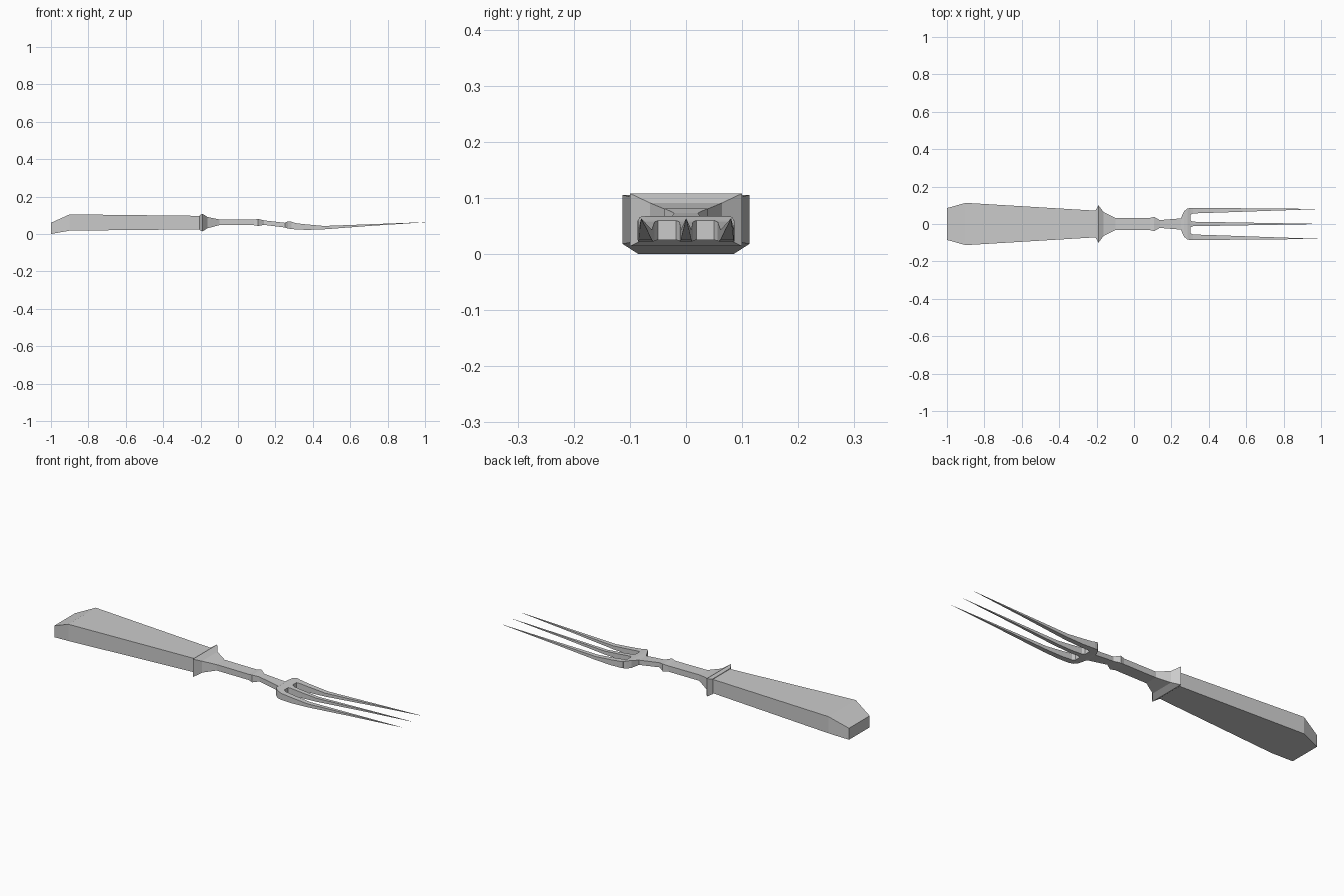
import bpy, bmesh

if "Cube" in bpy.data.objects:
    bpy.data.objects.remove(bpy.data.objects["Cube"])


def loft(name, sections):
    """Skin rectangular sections given as (x, y0, y1, z0, z1)."""
    bm = bmesh.new()
    rings = [[bm.verts.new((x, y, z)) for y, z in
              ((y0, z0), (y1, z0), (y1, z1), (y0, z1))]
             for x, y0, y1, z0, z1 in sections]
    for a, b in zip(rings, rings[1:]):
        for i in range(4):
            j = (i + 1) % 4
            bm.faces.new((a[i], a[j], b[j], b[i]))
    bm.faces.new(rings[0])
    bm.faces.new(rings[-1])
    bmesh.ops.recalc_face_normals(bm, faces=bm.faces)
    mesh = bpy.data.meshes.new(name)
    bm.to_mesh(mesh)
    bm.free()
    obj = bpy.data.objects.new(name, mesh)
    bpy.context.collection.objects.link(obj)
    return obj


def sym(rows):
    """Expand (x, half width, z0, z1) to symmetric sections."""
    return [(x, -h, h, z0, z1) for x, h, z0, z1 in rows]


# Tapered handle with bevelled butt
loft("handle", sym([(-1.0, 0.085, 0.0, 0.06), (-0.9, 0.113, 0.018, 0.105),
                    (-0.2, 0.071, 0.025, 0.097)]))

# Flared collar between handle and neck
loft("collar", sym([(-0.205, 0.074, 0.021, 0.1), (-0.19, 0.1, 0.014, 0.108),
                    (-0.163, 0.064, 0.031, 0.091), (-0.1, 0.033, 0.047, 0.078)]))

# Slim neck with a small knuckle
loft("neck", sym([(-0.1, 0.033, 0.047, 0.078), (0.085, 0.033, 0.047, 0.077),
                  (0.108, 0.038, 0.043, 0.081), (0.138, 0.021, 0.049, 0.073),
                  (0.25, 0.03, 0.035, 0.06)]))

# Shoulders of the fork head
loft("fork_head", sym([(0.25, 0.03, 0.035, 0.06), (0.268, 0.068, 0.029, 0.068),
                       (0.285, 0.083, 0.027, 0.066), (0.302, 0.085, 0.025, 0.06)]))

# Tines: shared side profile (x, z0, z1, share of taper)
profile = [(0.302, 0.025, 0.06, 0.0), (0.315, 0.024, 0.057, 0.02),
           (0.37, 0.022, 0.051, 0.1), (0.46, 0.025, 0.043, 0.22),
           (0.7, 0.043, 0.052, 0.57), (1.0, 0.0625, 0.0635, 1.0)]


def tine(name, outer, inner, tip, root):
    rows = []
    for i, (x, z0, z1, t) in enumerate(profile):
        a = outer + (tip - outer) * t
        b = root if i == 0 else inner + (tip - inner) * t
        if name == "middle_tine":
            a = -b
        rows.append((x, min(a, b), max(a, b) + 0.0005, z0, z1))
    loft(name, rows)


tine("middle_tine", -0.012, 0.012, 0.0, 0.018)
tine("left_tine", 0.086, 0.056, 0.08, 0.050)
tine("right_tine", -0.086, -0.056, -0.08, -0.050)
